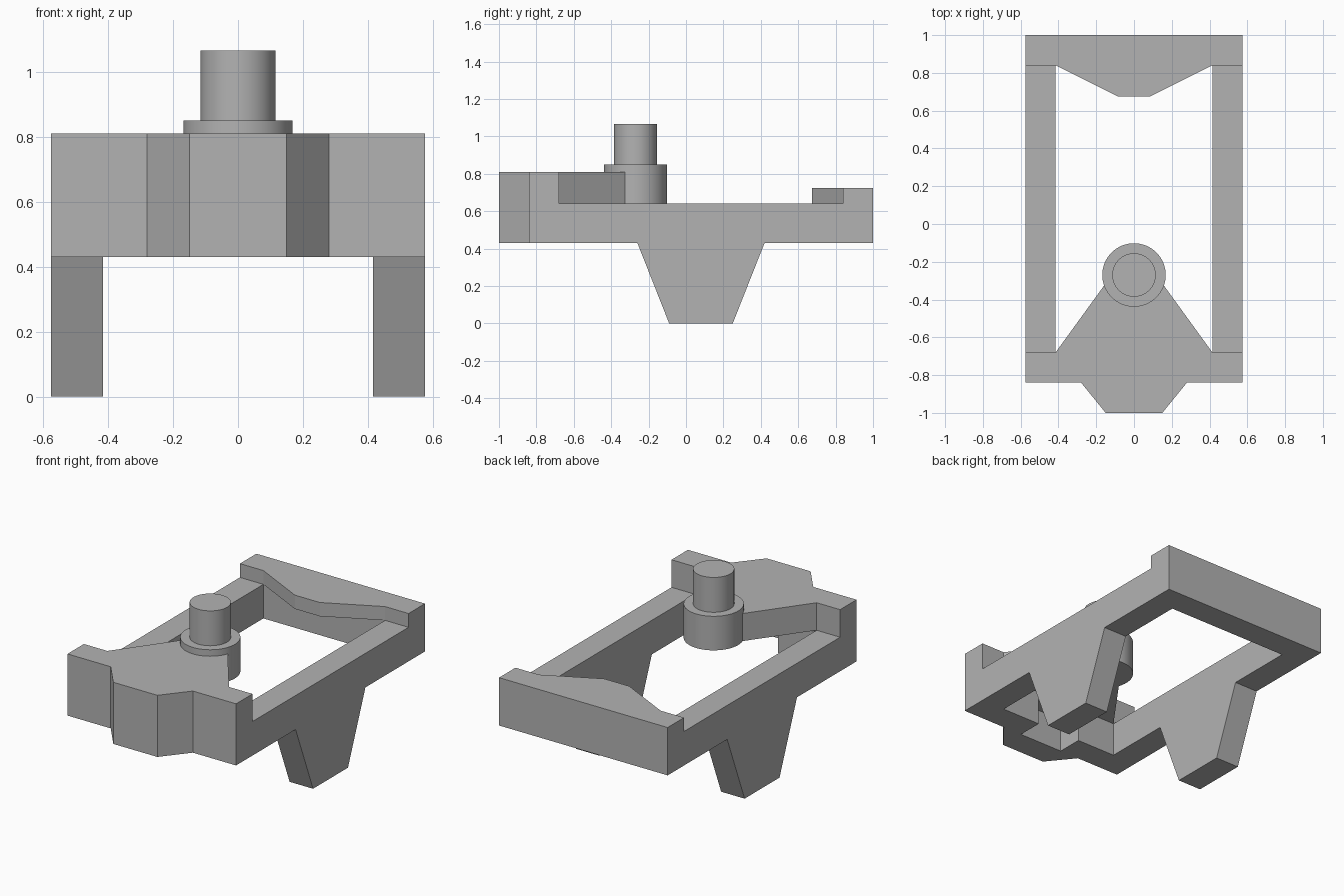
import bpy, bmesh
from mathutils import Matrix

cube = bpy.data.objects.get("Cube")
if cube:
    bpy.data.objects.remove(cube, do_unlink=True)

grey = bpy.data.materials.new("plain grey")
grey.use_nodes = True
colour = (0.45, 0.45, 0.45, 1)
grey.diffuse_color = colour
grey.node_tree.nodes["Principled BSDF"].inputs["Base Color"].default_value = colour


def finish(bm, name):
    bmesh.ops.recalc_face_normals(bm, faces=bm.faces)
    mesh = bpy.data.meshes.new(name)
    bm.to_mesh(mesh)
    bm.free()
    mesh.materials.append(grey)
    obj = bpy.data.objects.new(name, mesh)
    bpy.context.collection.objects.link(obj)
    return obj


def prism(name, points, low, high, axis="z"):
    """Extrude an outline: (x, y) along z, or (y, z) along x."""
    bm = bmesh.new()
    place = (lambda a, b: (a, b, low)) if axis == "z" else (lambda a, b: (low, a, b))
    face = bm.faces.new([bm.verts.new(place(*p)) for p in points])
    depth = high - low
    offset = (0, 0, depth) if axis == "z" else (depth, 0, 0)
    new = bmesh.ops.extrude_face_region(bm, geom=[face])["geom"]
    moved = [v for v in new if isinstance(v, bmesh.types.BMVert)]
    bmesh.ops.translate(bm, verts=moved, vec=offset)
    return finish(bm, name)


def mirrored(half):
    """Complete an outline given its +x half."""
    return half + [(-x, y) for x, y in reversed(half)]


def cylinder(name, radius, low, high):
    bm = bmesh.new()
    bmesh.ops.create_cone(bm, cap_ends=True, segments=64, radius1=radius,
                          radius2=radius, depth=high - low,
                          matrix=Matrix.Translation((0, -0.27, (low + high) / 2)))
    obj = finish(bm, name)
    bpy.ops.object.select_all(action="DESELECT")
    obj.select_set(True)
    bpy.context.view_layer.objects.active = obj
    bpy.ops.object.shade_smooth_by_angle()


OUT, IN = 0.575, 0.415            # outer and inner frame half widths
BASE, DECK, FRONT_TOP, BACK_TOP = 0.43, 0.64, 0.81, 0.725

# Side rails, each with a tapered leg in the same outline
rail = [(-0.68, BASE), (-0.26, BASE), (-0.09, 0), (0.25, 0), (0.42, BASE),
        (0.84, BASE), (0.84, DECK), (-0.68, DECK)]
prism("left_rail_and_leg", rail, IN, OUT, "x")
prism("right_rail_and_leg", rail, -OUT, -IN, "x")

# Front block: lower part notched from behind, upper part tapering to the post
nose = [(0.15, -1), (0.28, -0.84), (OUT, -0.84), (OUT, -0.68)]
prism("front_block_base", mirrored(nose + [(0.15, -0.68), (0.15, -0.84)]), BASE, DECK)
prism("front_block_top", mirrored(nose + [(IN, -0.68), (0.125, -0.28)]), DECK, FRONT_TOP)

# Back bar with a thin lip pointing inward
prism("back_bar", mirrored([(OUT, 0.84), (OUT, 1)]), BASE, BACK_TOP)
prism("back_lip", mirrored([(0.085, 0.675), (IN, 0.84)]), DECK, BACK_TOP)

# Round post with a narrower pin
cylinder("post_collar", 0.168, DECK, 0.85)
cylinder("post_pin", 0.115, 0.85, 1.065)
